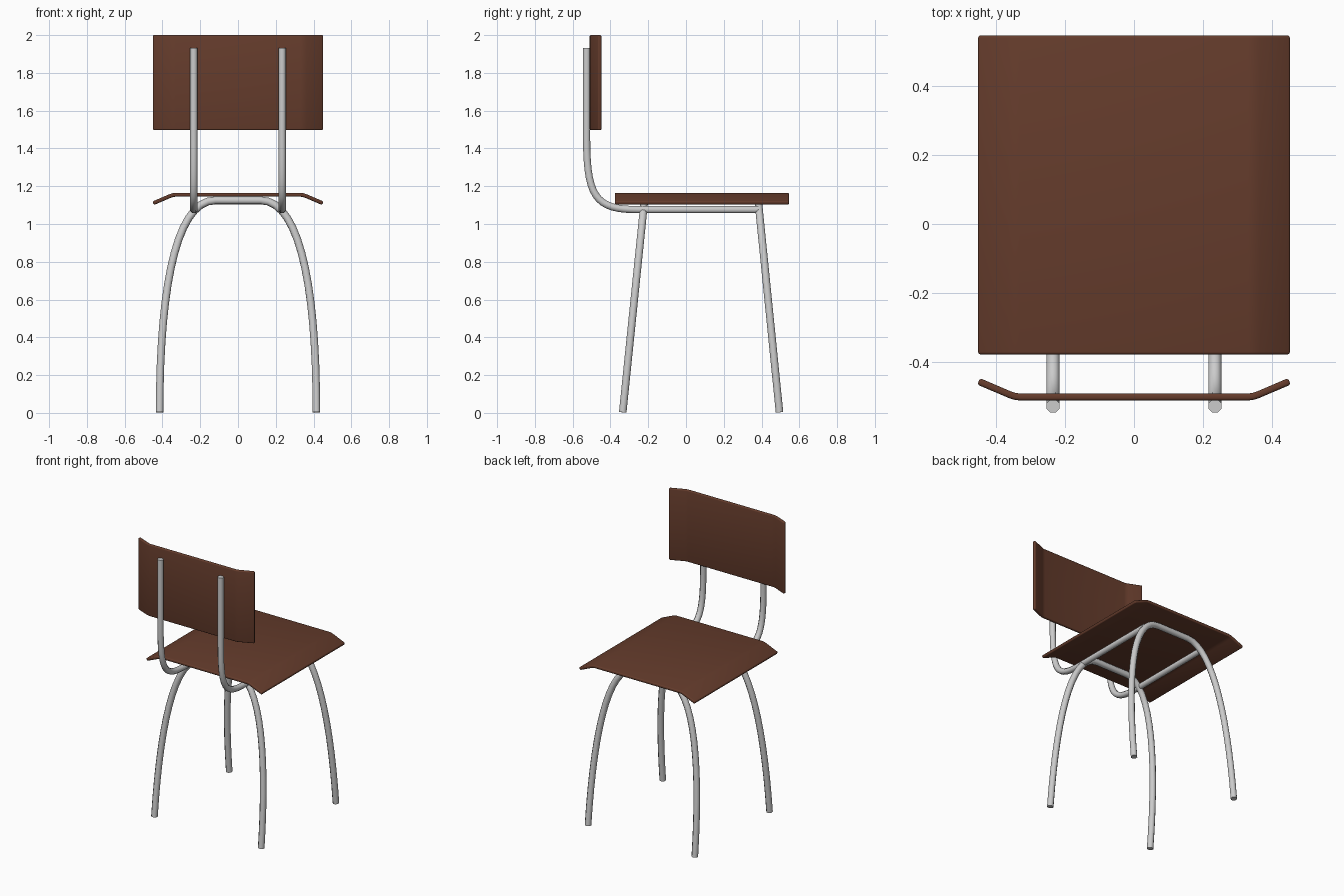
import bpy, bmesh, math
from mathutils import Vector
from mathutils.geometry import interpolate_bezier

if "Cube" in bpy.data.objects:
    bpy.data.objects.remove(bpy.data.objects["Cube"])

wood = bpy.data.materials.new("brown_wood")
wood.diffuse_color = (0.13, 0.045, 0.025, 1)
wood.use_nodes = True
wood.node_tree.nodes["Principled BSDF"].inputs["Base Color"].default_value = wood.diffuse_color


def finish(name, bm, mat=None):
    bmesh.ops.recalc_face_normals(bm, faces=bm.faces)
    mesh = bpy.data.meshes.new(name)
    bm.to_mesh(mesh)
    bm.free()
    ob = bpy.data.objects.new(name, mesh)
    bpy.context.collection.objects.link(ob)
    if mat:
        mesh.materials.append(mat)
    bpy.ops.object.select_all(action='DESELECT')
    ob.select_set(True)
    bpy.context.view_layer.objects.active = ob
    return ob


def tube(name, path, radius, binormal, sides=8):
    """Sweep a polygon along a planar path whose plane normal is binormal."""
    bm = bmesh.new()
    rings = []
    for i, p in enumerate(path):
        tangent = (path[min(i + 1, len(path) - 1)] - path[max(i - 1, 0)]).normalized()
        normal = tangent.cross(binormal)
        angles = [2 * math.pi * (k + 0.5) / sides for k in range(sides)]
        rings.append([bm.verts.new(p + radius * (math.cos(a) * normal + math.sin(a) * binormal))
                      for a in angles])
    for a, b in zip(rings, rings[1:]):
        for k in range(sides):
            n = (k + 1) % sides
            bm.faces.new((a[k], a[n], b[n], b[k]))
    bm.faces.new(rings[0])
    bm.faces.new(rings[-1])
    finish(name, bm)
    bpy.ops.object.shade_smooth_by_angle(angle=math.radians(50))


def bent_board(name, half_profile, to_world, start, end):
    """Bent plywood sheet: mirrored profile swept from start to end."""
    profile = [(-x, d) for x, d in reversed(half_profile)] + half_profile
    bm = bmesh.new()
    rows = [[bm.verts.new(to_world(x, d, s)) for x, d in profile] for s in (start, end)]
    for i in range(len(profile) - 1):
        bm.faces.new((rows[0][i], rows[0][i + 1], rows[1][i + 1], rows[1][i]))
    ob = finish(name, bm, wood)
    solid = ob.modifiers.new("thickness", 'SOLIDIFY')
    solid.thickness = 0.02
    solid.offset = 0
    solid.use_even_offset = True
    bevel = ob.modifiers.new("rounded_edges", 'BEVEL')
    bevel.width = 0.007
    bevel.segments = 3
    bevel.limit_method = 'ANGLE'
    bevel.angle_limit = math.radians(60)
    bpy.ops.object.shade_smooth_by_angle(angle=math.radians(40))


# Seat and backrest with folded side wings
bend = [(0.33, 0), (0.345, 0.002), (0.36, 0.007), (0.449, 0.045)]
bent_board("seat", bend, lambda x, d, s: (x, s, 1.155 - d), -0.377, 0.545)
bent_board("backrest", bend, lambda x, d, s: (x, d - 0.5, s), 1.497, 2.0)

# Arched leg hoops, each in a tilted plane
half = interpolate_bezier(Vector((0.415, 0)), Vector((0.415, 0.65)),
                          Vector((0.33, 1.122)), Vector((0.12, 1.122)), 16)
arch = [Vector((-p.x, p.y)) for p in half] + [p for p in reversed(half)]
for name, foot, top in (("front_legs", -0.335, -0.22), ("back_legs", 0.495, 0.382)):
    slope = (top - foot) / 1.122
    path = [Vector((p.x, foot + slope * p.y, p.y + 0.003)) for p in arch]
    tube(name, path, 0.0215, Vector((0, 1, -slope)).normalized())

# L-shaped rails carrying the seat and backrest
for name, x in (("left_rail", -0.234), ("right_rail", 0.234)):
    corner = interpolate_bezier(Vector((x, -0.526, 1.45)), Vector((x, -0.526, 1.13)),
                                Vector((x, -0.47, 1.076)), Vector((x, -0.25, 1.076)), 16)
    path = [Vector((x, -0.526, 1.932))] + corner + [Vector((x, 0.385, 1.076))]
    tube(name, path, 0.0205, Vector((1, 0, 0)))
